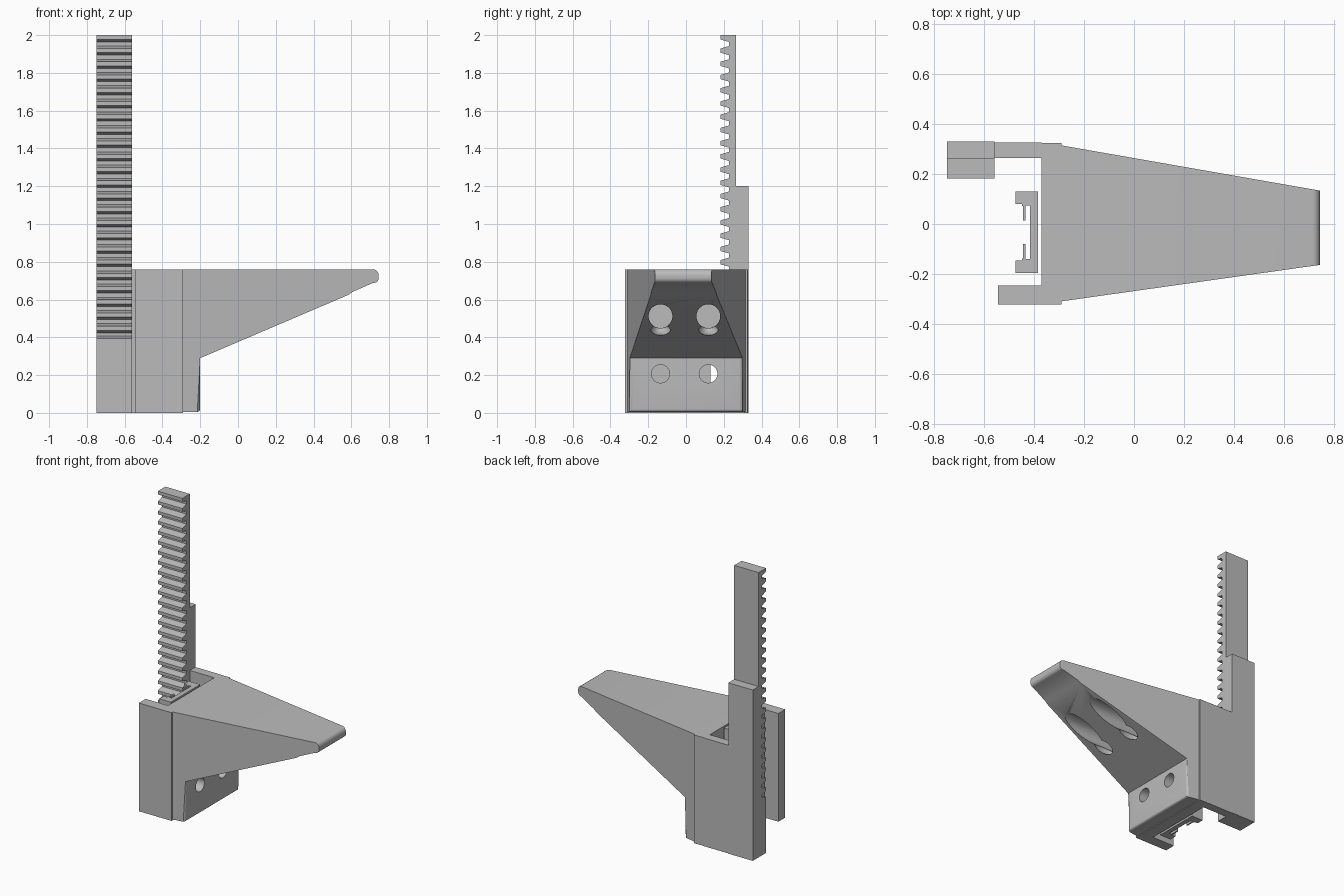
import bpy, bmesh, math
from mathutils import Matrix, Vector

cube = bpy.data.objects.get("Cube")
if cube:
    bpy.data.objects.remove(cube, do_unlink=True)

# One plain grey for everything
grey = bpy.data.materials.new("plain_grey")
grey.use_nodes = True
grey.diffuse_color = (0.5, 0.5, 0.5, 1)
grey.node_tree.nodes["Principled BSDF"].inputs["Base Color"].default_value = (0.5, 0.5, 0.5, 1)


def add_object(name, bm):
    bmesh.ops.recalc_face_normals(bm, faces=bm.faces)
    mesh = bpy.data.meshes.new(name)
    bm.to_mesh(mesh)
    bm.free()
    mesh.materials.append(grey)
    obj = bpy.data.objects.new(name, mesh)
    bpy.context.collection.objects.link(obj)
    return obj


def prism(points, axis, low, high):
    """Extrude an outline: (x, y) along z, (x, z) along y or (y, z) along x."""
    place = {"x": lambda a, b: (low, a, b),
             "y": lambda a, b: (a, low, b),
             "z": lambda a, b: (a, b, low)}[axis]
    bm = bmesh.new()
    face = bm.faces.new([bm.verts.new(place(a, b)) for a, b in points])
    new = bmesh.ops.extrude_face_region(bm, geom=[face])["geom"]
    shift = Vector([(high - low) * (axis == a) for a in "xyz"])
    bmesh.ops.translate(bm, vec=shift, verts=[v for v in new if isinstance(v, bmesh.types.BMVert)])
    return bm


def box(name, x, y, z):
    outline = [(x[0], y[0]), (x[1], y[0]), (x[1], y[1]), (x[0], y[1])]
    return add_object(name, prism(outline, "z", *z))


def cylinder_x(x0, x1, y, z, radius):
    bm = bmesh.new()
    spin = Matrix.Translation(((x0 + x1) / 2, y, z)) @ Matrix.Rotation(math.pi / 2, 4, "Y")
    bmesh.ops.create_cone(bm, cap_ends=True, segments=40, radius1=radius, radius2=radius,
                          depth=x1 - x0, matrix=spin)
    return add_object("cutter", bm)


def ellipsoid(centre, size):
    bm = bmesh.new()
    bmesh.ops.create_uvsphere(bm, u_segments=32, v_segments=20, radius=1,
                              matrix=Matrix.Translation(centre) @ Matrix.Diagonal((*size, 1)))
    return add_object("cutter", bm)


def cut(obj, cutters):
    for cutter in cutters:
        mod = obj.modifiers.new("cut", "BOOLEAN")
        mod.operation = "DIFFERENCE"
        mod.solver = "EXACT"
        mod.object = cutter
    graph = bpy.context.evaluated_depsgraph_get()
    mesh = bpy.data.meshes.new_from_object(obj.evaluated_get(graph))
    obj.modifiers.clear()
    obj.data = mesh
    for cutter in cutters:
        bpy.data.objects.remove(cutter, do_unlink=True)


TOP = 0.76
ROOT_X, STEP_X, HEEL_X, TIP_X = -0.37, -0.29, -0.2, 0.745
HOLES_Y = (-0.135, 0.118)

# Tapered finger: side profile with a rounded tip, narrowed towards the tip
profile = [(STEP_X, 0.005), (HEEL_X, 0.005), (HEEL_X, 0.29), (0.585, 0.625), (0.605, 0.64), (0.715, 0.688)]
for i in range(5):
    t = math.radians(-60 + i * 15)
    profile.append((TIP_X - 0.03 + 0.03 * math.cos(t), 0.716 + 0.03 * math.sin(t)))
for i in range(5):
    t = math.radians(i * 22.5)
    profile.append((TIP_X - 0.03 + 0.03 * math.cos(t), TOP - 0.03 + 0.03 * math.sin(t)))
profile.append((STEP_X, TOP))
bm = prism(profile, "y", -1, 1)
for v in bm.verts:
    run = v.co.x - STEP_X
    v.co.y = 0.315 - 0.175 * run if v.co.y > 0 else -0.31 + 0.141 * run
heel = [e for e in bm.edges if all(abs(v.co.x - HEEL_X) < 0.001 for v in e.verts)
        and min(v.co.z for v in e.verts) < 0.1]
bmesh.ops.bevel(bm, geom=heel, offset=0.016, segments=4, profile=0.5, affect="EDGES")
finger = add_object("finger", bm)

# Screw holes in the heel, deep round pockets in the slope with softened lower lips
cutters = []
for y in HOLES_Y:
    cutters.append(cylinder_x(-0.5, 0, y, 0.207, 0.048))
    cutters.append(cylinder_x(0.0, 0.8, y, 0.512, 0.063))
    cutters.append(ellipsoid((0.12, y, 0.45), (0.1, 0.055, 0.042)))
cut(finger, cutters)

# Wide root block behind the finger
root_block = box("root_block", (ROOT_X, STEP_X), (-0.323, 0.325), (0, TOP))
cut(root_block, [cylinder_x(-0.5, 0, y, 0.207, 0.048) for y in HOLES_Y])

# Side walls reaching back from the root block
box("front_wall", (-0.545, ROOT_X), (-0.323, -0.247), (0, TOP))
box("back_wall", (-0.56, ROOT_X), (0.265, 0.327), (0, TOP))

# Slotted channel: web, two arms and two thin lips
channel = [(-0.385, 0.13), (-0.475, 0.13), (-0.475, 0.08), (-0.45, 0.08), (-0.45, 0.072),
           (-0.445, 0.072), (-0.445, 0.015), (-0.435, 0.015), (-0.435, 0.075), (-0.418, 0.075)]
mirrored = [(x, -0.066 - y) for x, y in reversed(channel)]
add_object("channel", prism(channel + mirrored, "z", 0, TOP))

# Toothed rack: repeated tooth outline above a plain foot
TIP_Y, GULLET_Y, PITCH = 0.182, 0.228, 0.07
rack = [(0.265, 2), (TIP_Y, 2)]
for i in range(23):
    c = 1.988 - i * PITCH
    if i:
        rack += [(GULLET_Y, c + 0.024), (TIP_Y, c + 0.011)]
    rack += [(TIP_Y, c - 0.011), (GULLET_Y, c - 0.024)]
rack += [(GULLET_Y, 0.407), (0.185, 0.394), (0.185, 0), (0.265, 0)]
add_object("rack", prism(rack, "x", -0.75, -0.56))
box("rack_backing", (-0.75, -0.56), (0.265, 0.33), (0, 1.2))

# Smooth the rounded surfaces, keep the edges crisp
bpy.ops.object.select_all(action="DESELECT")
for obj in bpy.context.collection.objects:
    if obj.type == "MESH":
        obj.select_set(True)
        bpy.context.view_layer.objects.active = obj
bpy.ops.object.shade_smooth_by_angle(angle=math.radians(30))
